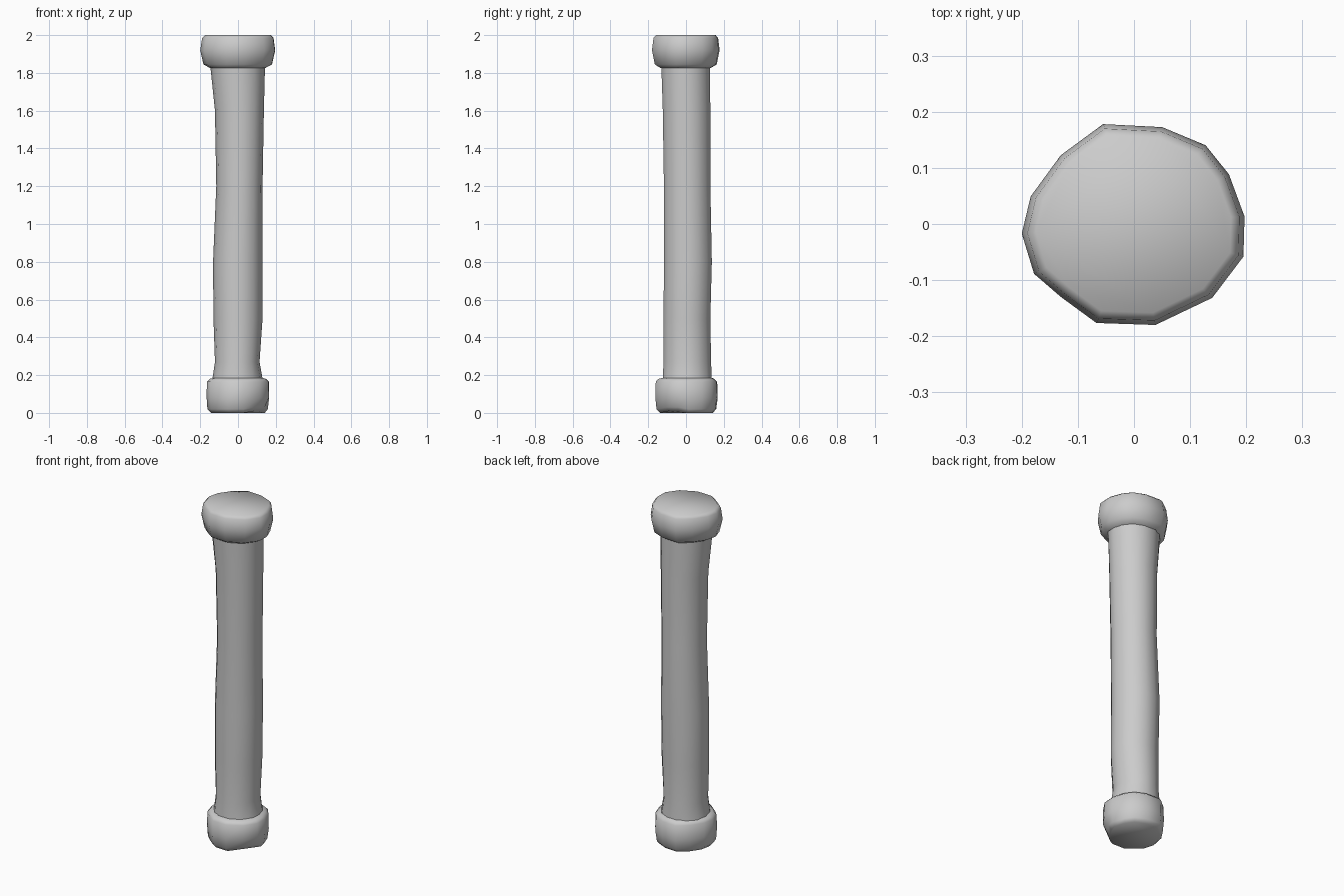
import bpy, bmesh, math

if "Cube" in bpy.data.objects:
    bpy.data.objects.remove(bpy.data.objects["Cube"])

# Uneven hand-cut outline, in units of the half width and half depth
CAP = [(1, .08), (.86, .5), (.65, .79), (.26, .97), (-.27, 1), (-.65, .69),
       (-.92, .28), (-1, -.09), (-.89, -.49), (-.65, -.72), (-.33, -.98),
       (.2, -1), (.71, -.73), (.99, -.32)]
ROUND = [(math.cos(a * math.tau / 14), math.sin(a * math.tau / 14)) for a in range(14)]


def loft(name, outline, sections, close_start=False, close_end=False):
    """sections: (z, x min, x max, y min, y max)"""
    bm = bmesh.new()
    rings = []
    for z, x0, x1, y0, y1 in sections:
        rings.append([bm.verts.new(((x0 + x1) / 2 + u * (x1 - x0) / 2,
                                    (y0 + y1) / 2 + v * (y1 - y0) / 2, z))
                      for u, v in outline])
    n = len(outline)
    for a, b in zip(rings, rings[1:]):
        for i in range(n):
            j = (i + 1) % n
            bm.faces.new((a[i], a[j], b[j], b[i]))
    if close_start:
        bm.faces.new(rings[0][::-1])
    if close_end:
        bm.faces.new(rings[-1])
    mesh = bpy.data.meshes.new(name)
    bm.to_mesh(mesh)
    bm.free()
    obj = bpy.data.objects.new(name, mesh)
    bpy.context.collection.objects.link(obj)
    for p in mesh.polygons:
        p.use_smooth = True
    return obj


# Slightly crooked shaft
loft("shaft", ROUND, [
    (.17, -.137, .132, -.127, .14),
    (.27, -.122, .114, -.122, .136),
    (.50, -.130, .130, -.122, .132),
    (.80, -.132, .130, -.120, .140),
    (1.20, -.115, .130, -.120, .132),
    (1.60, -.122, .137, -.126, .132),
    (1.84, -.147, .143, -.134, .130)])

# Heavy cap with bevelled rims
loft("top_cap", CAP, [
    (1.825, -.147, .143, -.134, .130),
    (1.845, -.183, .180, -.165, .163),
    (1.92, -.200, .197, -.180, .178),
    (1.985, -.190, .188, -.172, .170),
    (2.0, -.175, .173, -.158, .157)], close_end=True)

# Foot block, rounded towards the ground
base = loft("base", CAP, [
    (0, -.142, .142, -.138, .142),
    (.02, -.162, .158, -.156, .160),
    (.08, -.166, .165, -.162, .168),
    (.165, -.165, .163, -.160, .165),
    (.18, -.150, .148, -.146, .150),
    (.185, -.132, .128, -.124, .138)], close_start=True)

# Chipped lower corner on the front right
for i in (12, 13):
    for ring in (0, 1):
        v = base.data.vertices[ring * 14 + i]
        v.co.x *= .9
        v.co.y *= .9
        v.co.z += .01

for o in bpy.data.objects:
    bpy.ops.object.select_all(action='DESELECT')
    o.select_set(True)
    bpy.context.view_layer.objects.active = o
    bpy.ops.object.shade_smooth_by_angle(angle=math.radians(60))
